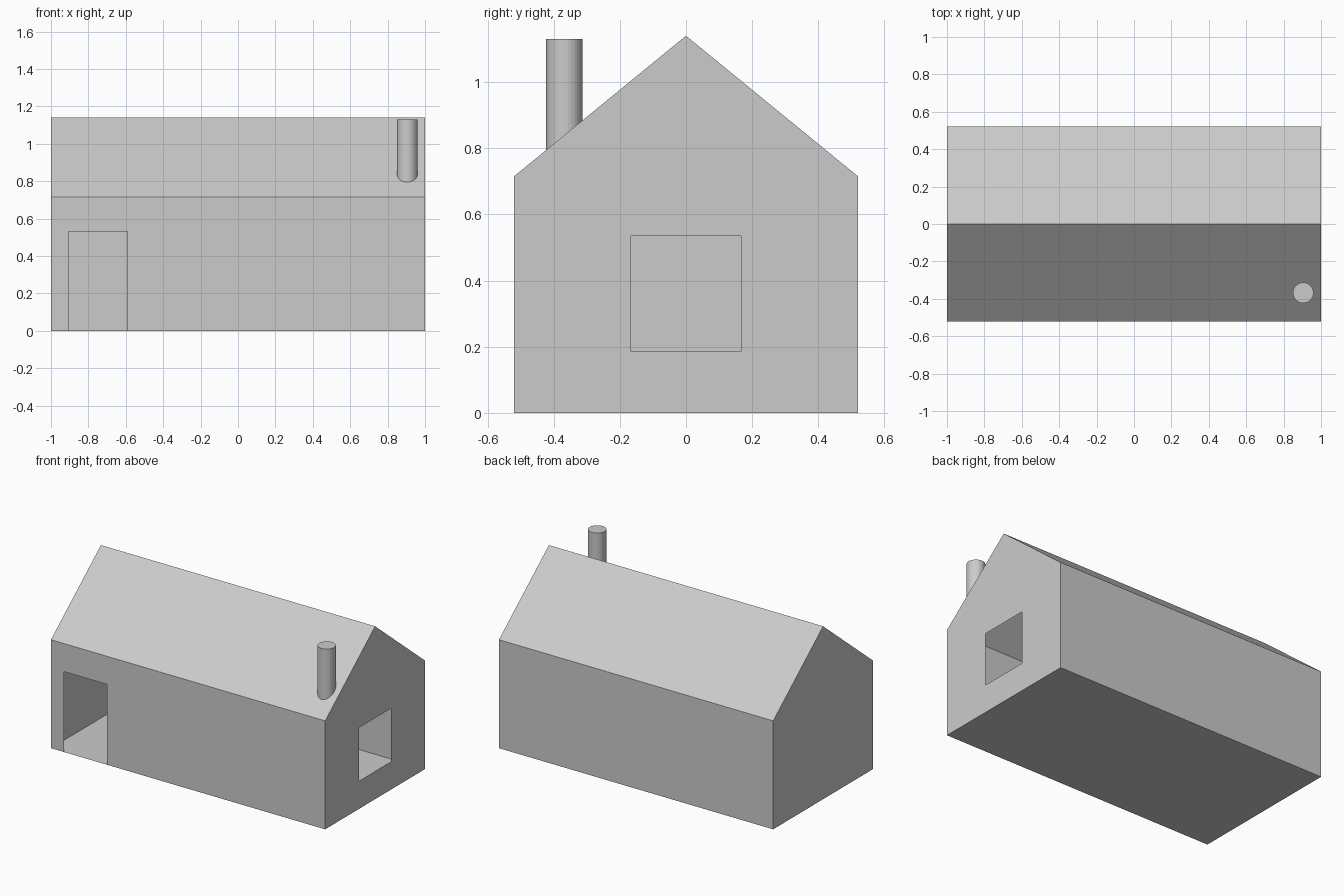
import bpy, bmesh
from mathutils import Vector

if "Cube" in bpy.data.objects:
    bpy.data.objects.remove(bpy.data.objects["Cube"])


def cut_opening(bm, normal, cuts, center):
    """Slice the wall facing `normal` along axis planes, then remove the patch at `center`."""
    normal, center = Vector(normal), Vector(center)
    for axis, value in cuts:
        plane = Vector([float(i == axis) for i in range(3)])
        bm.normal_update()
        walls = [f for f in bm.faces if f.normal.dot(normal) > 0.99]
        geom = list({g for f in walls for g in (f, *f.edges, *f.verts)})
        bmesh.ops.bisect_plane(bm, geom=geom, plane_co=plane * value, plane_no=plane)
    bm.normal_update()
    walls = [f for f in bm.faces if f.normal.dot(normal) > 0.99]
    patch = min(walls, key=lambda f: (f.calc_center_median() - center).length)
    bmesh.ops.delete(bm, geom=[patch], context='FACES')


# House shell: gable profile extruded along x, paper-thin and hollow
bm = bmesh.new()
profile = [(-0.52, 0), (0.52, 0), (0.52, 0.715), (0, 1.14), (-0.52, 0.715)]
gable = bm.faces.new([bm.verts.new((-1, y, z)) for y, z in profile])
ext = bmesh.ops.extrude_face_region(bm, geom=[gable], use_keep_orig=True)
bmesh.ops.translate(bm, vec=(2, 0, 0),
                    verts=[v for v in ext["geom"] if isinstance(v, bmesh.types.BMVert)])
bmesh.ops.recalc_face_normals(bm, faces=bm.faces)

# Doorway in the front wall, window in the right gable
cut_opening(bm, (0, -1, 0), [(0, -0.905), (0, -0.59), (2, 0.53)], (-0.75, -0.52, 0.265))
cut_opening(bm, (1, 0, 0), [(1, -0.167), (1, 0.167), (2, 0.185), (2, 0.535)], (1, 0, 0.36))

mesh = bpy.data.meshes.new("house_shell")
bm.to_mesh(mesh)
bm.free()
bpy.context.collection.objects.link(bpy.data.objects.new("house_shell", mesh))

# Round chimney standing on the front roof slope
bottom, top = 0.78, 1.13
bpy.ops.mesh.primitive_cylinder_add(vertices=32, radius=0.055, depth=top - bottom,
                                    location=(0.905, -0.368, (top + bottom) / 2))
bpy.context.object.name = "chimney"
